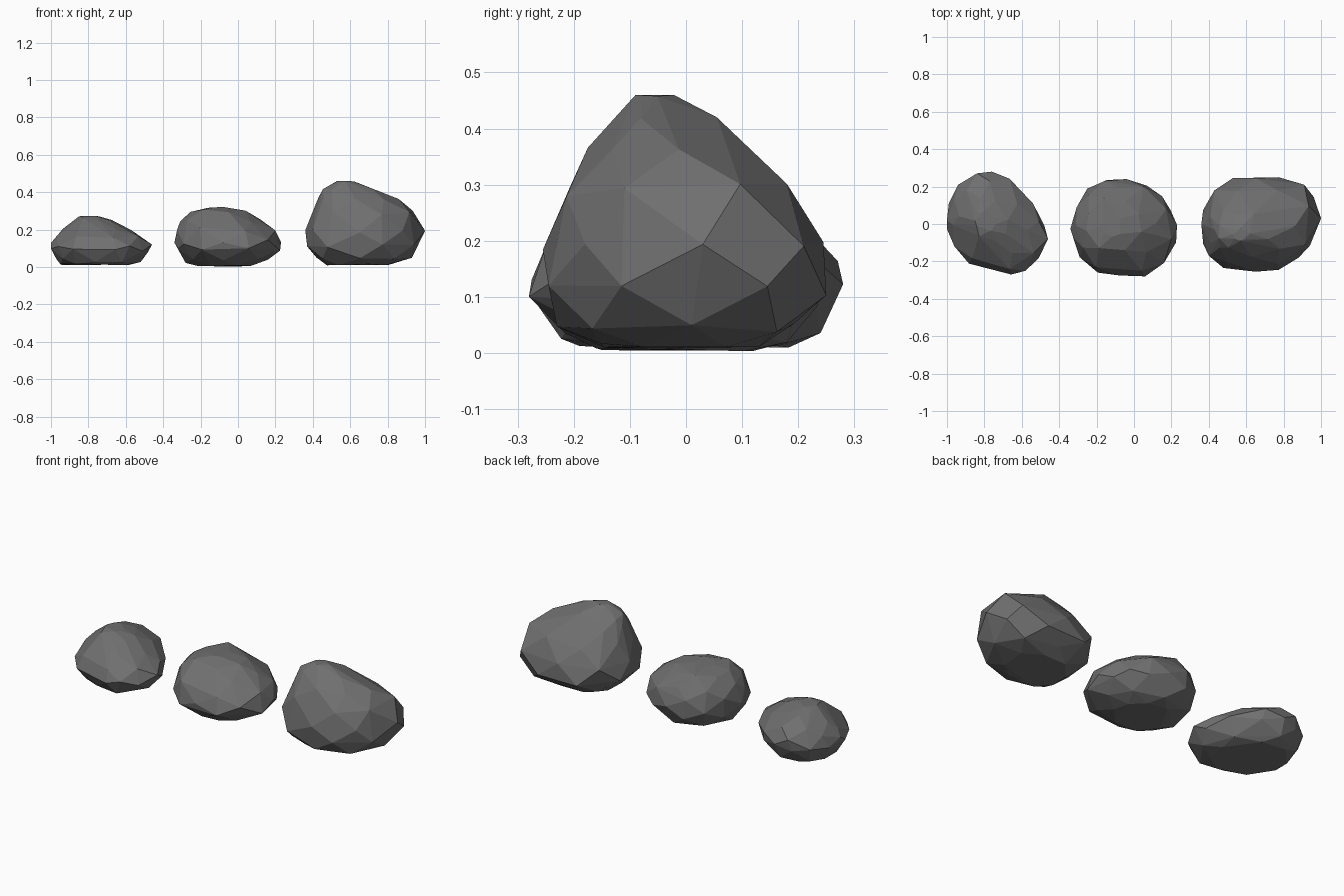
import bpy, bmesh, random

random.seed(4)

# Dark stone
stone = bpy.data.materials.new("dark_stone")
stone.diffuse_color = (0.16, 0.16, 0.16, 1)


def rock(name, outline, levels):
    """Faceted boulder: plan outline fitted to the x/y extents of each level, then hulled."""
    xs = [p[0] for p in outline]
    ys = [p[1] for p in outline]
    bx0, bx1, by0, by1 = min(xs), max(xs), min(ys), max(ys)
    n = len(outline)
    bm = bmesh.new()
    for k, (z, x0, x1, y0, y1) in enumerate(levels):
        end = k in (0, len(levels) - 1)
        for i in range((k + 1) % 2, n, 2):
            # alternate points per level give irregular triangular facets
            px, py = outline[i]
            u = (px - bx0) / (bx1 - bx0)
            v = (py - by0) / (by1 - by0)
            j = random.uniform(-0.003, 0.006) if end else random.uniform(-0.012, 0.012)
            bm.verts.new((x0 + u * (x1 - x0), y0 + v * (y1 - y0), z + j))
    res = bmesh.ops.convex_hull(bm, input=bm.verts[:])
    junk = {g for g in res["geom_interior"] + res["geom_unused"]
            if isinstance(g, bmesh.types.BMVert)}
    bmesh.ops.delete(bm, geom=list(junk), context='VERTS')
    bmesh.ops.dissolve_limit(bm, angle_limit=0.06, verts=bm.verts[:], edges=bm.edges[:])
    bmesh.ops.recalc_face_normals(bm, faces=bm.faces[:])
    me = bpy.data.meshes.new(name)
    bm.to_mesh(me)
    bm.free()
    me.materials.append(stone)
    ob = bpy.data.objects.new(name, me)
    bpy.context.collection.objects.link(ob)
    return ob


# Low flat rock
rock("small_rock",
     [(-1, .02), (-.99, .12), (-.94, .21), (-.85, .27), (-.76, .28), (-.65, .24),
      (-.54, .11), (-.47, 0), (-.46, -.08), (-.5, -.18), (-.58, -.25), (-.65, -.27),
      (-.75, -.23), (-.88, -.21), (-.96, -.12), (-1, -.02)],
     [(.012, -.95, -.58, -.19, .19), (.035, -.97, -.52, -.24, .24),
      (.09, -1, -.47, -.27, .265), (.12, -1, -.46, -.27, .28),
      (.155, -.97, -.5, -.24, .28), (.205, -.935, -.57, -.17, .23),
      (.25, -.875, -.67, -.09, .14), (.27, -.85, -.74, -.04, .07)],
     )

# Rounded middle rock
rock("medium_rock",
     [(-.34, -.02), (-.31, .09), (-.25, .19), (-.15, .24), (-.04, .24), (.07, .21),
      (.15, .15), (.2, .08), (.23, 0), (.23, -.09), (.16, -.2), (.06, -.27),
      (-.08, -.265), (-.2, -.25), (-.29, -.17), (-.33, -.08)],
     [(.006, -.22, .08, -.16, .12), (.03, -.28, .16, -.22, .18),
      (.09, -.33, .225, -.28, .235), (.135, -.34, .23, -.28, .24),
      (.2, -.335, .2, -.25, .23), (.25, -.31, .12, -.205, .195),
      (.295, -.26, .04, -.14, .14), (.315, -.17, -.06, -.07, .05)])

# Tall peaked rock
rock("large_rock",
     [(.36, 0), (.37, .08), (.43, .18), (.53, .25), (.65, .245), (.78, .255),
      (.91, .21), (.97, .15), (1, .03), (.95, -.11), (.88, -.18), (.78, -.24),
      (.65, -.255), (.48, -.23), (.4, -.17), (.37, -.1)],
     [(.012, .47, .82, -.16, .13), (.04, .42, .93, -.23, .2),
      (.11, .36, .99, -.26, .25), (.19, .36, 1, -.255, .255),
      (.29, .4, .96, -.225, .18), (.36, .43, .86, -.175, .115),
      (.41, .45, .74, -.135, .055), (.455, .53, .62, -.09, -.02)])
